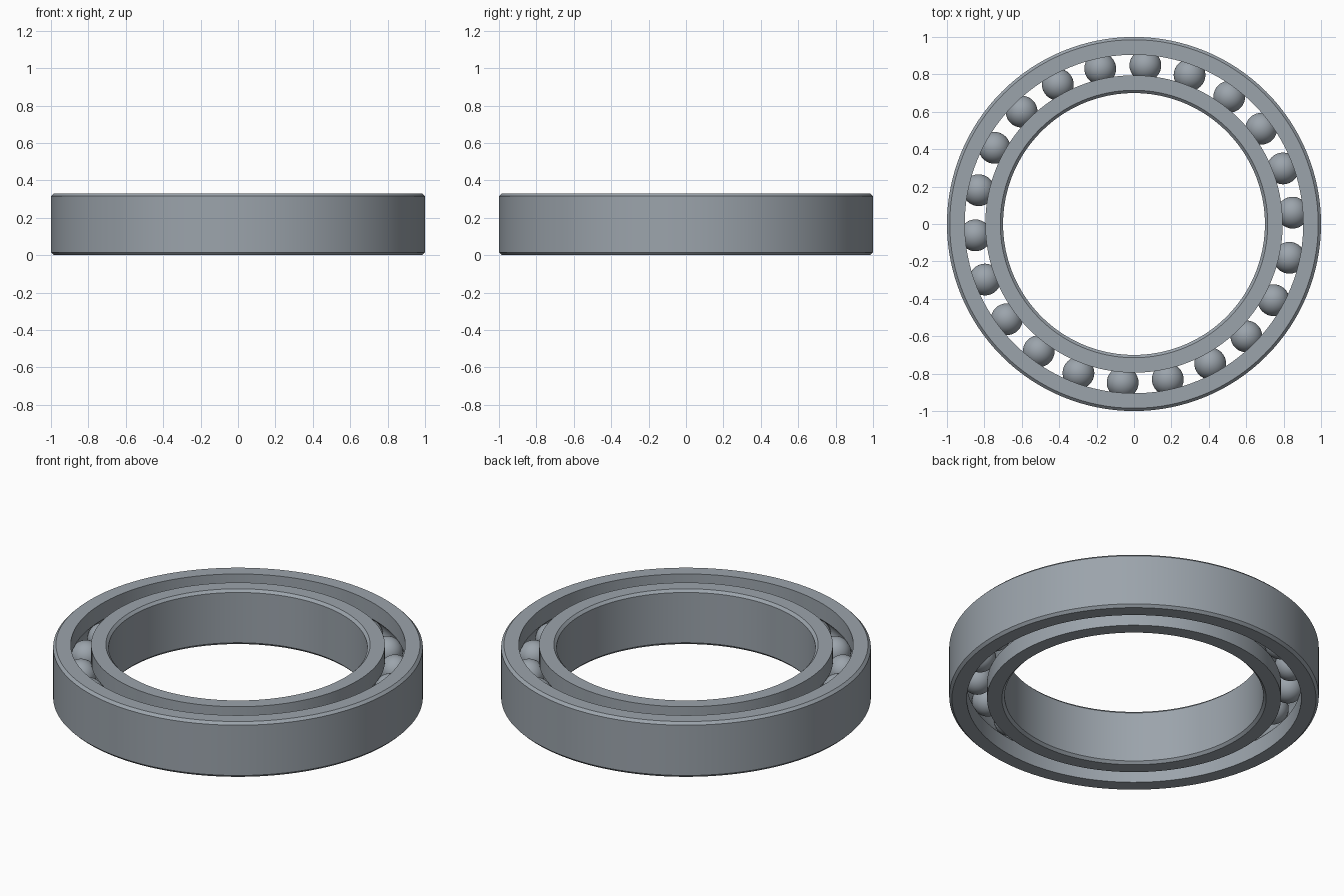
import bpy, bmesh
from math import sin, cos, asin, pi, radians
from mathutils import Matrix, Vector

if "Cube" in bpy.data.objects:
    bpy.data.objects.remove(bpy.data.objects["Cube"], do_unlink=True)

HEIGHT = 0.33
MID = HEIGHT / 2
CHAMFER = 0.015
PITCH = 0.85          # radius of the ball circle
BALL = 0.085
GROOVE = 0.086        # radius of the raceway groove
COUNT = 22

steel = bpy.data.materials.new("steel grey")
steel.use_nodes = True
steel.diffuse_color = (0.33, 0.37, 0.41, 1)
steel.node_tree.nodes["Principled BSDF"].inputs["Base Color"].default_value = steel.diffuse_color


def finish(bm, name):
    bmesh.ops.recalc_face_normals(bm, faces=bm.faces)
    mesh = bpy.data.meshes.new(name)
    bm.to_mesh(mesh)
    bm.free()
    mesh.materials.append(steel)
    mesh.shade_smooth()
    mesh.set_sharp_from_angle(angle=radians(30))
    obj = bpy.data.objects.new(name, mesh)
    bpy.context.collection.objects.link(obj)
    return obj


def race(name, plain, grooved, steps=12, segments=128):
    """Ring turned from a section: chamfered plain wall, grooved wall facing the balls."""
    side = 1 if plain > grooved else -1
    inset = plain - side * CHAMFER
    section = [(grooved, HEIGHT), (inset, HEIGHT), (plain, HEIGHT - CHAMFER),
               (plain, CHAMFER), (inset, 0), (grooved, 0)]
    # Circular raceway groove, from bottom to top
    half = pi / 2 - asin(abs(grooved - PITCH) / GROOVE)
    for i in range(steps + 1):
        a = half * (2 * i / steps - 1)
        section.append((PITCH + side * GROOVE * cos(a), MID + GROOVE * sin(a)))
    bm = bmesh.new()
    verts = [bm.verts.new((r, 0, z)) for r, z in section]
    edges = [bm.edges.new((v, verts[i - 1])) for i, v in enumerate(verts)]
    bmesh.ops.spin(bm, geom=verts + edges, cent=(0, 0, 0), axis=(0, 0, 1),
                   angle=2 * pi, steps=segments, use_merge=True)
    bmesh.ops.remove_doubles(bm, verts=bm.verts, dist=1e-5)
    return finish(bm, name)


# Rings
race("outer_ring", 1.0, 0.905)
race("inner_ring", 0.7, 0.795)

# Balls, half a quarter-step off the axis
for i in range(COUNT):
    angle = 2 * pi * (i + 0.25) / COUNT
    bm = bmesh.new()
    bmesh.ops.create_uvsphere(bm, u_segments=32, v_segments=20, radius=BALL)
    ball = finish(bm, f"ball_{i + 1}")
    ball.matrix_world = Matrix.Translation(Vector((PITCH * cos(angle), PITCH * sin(angle), MID)))
